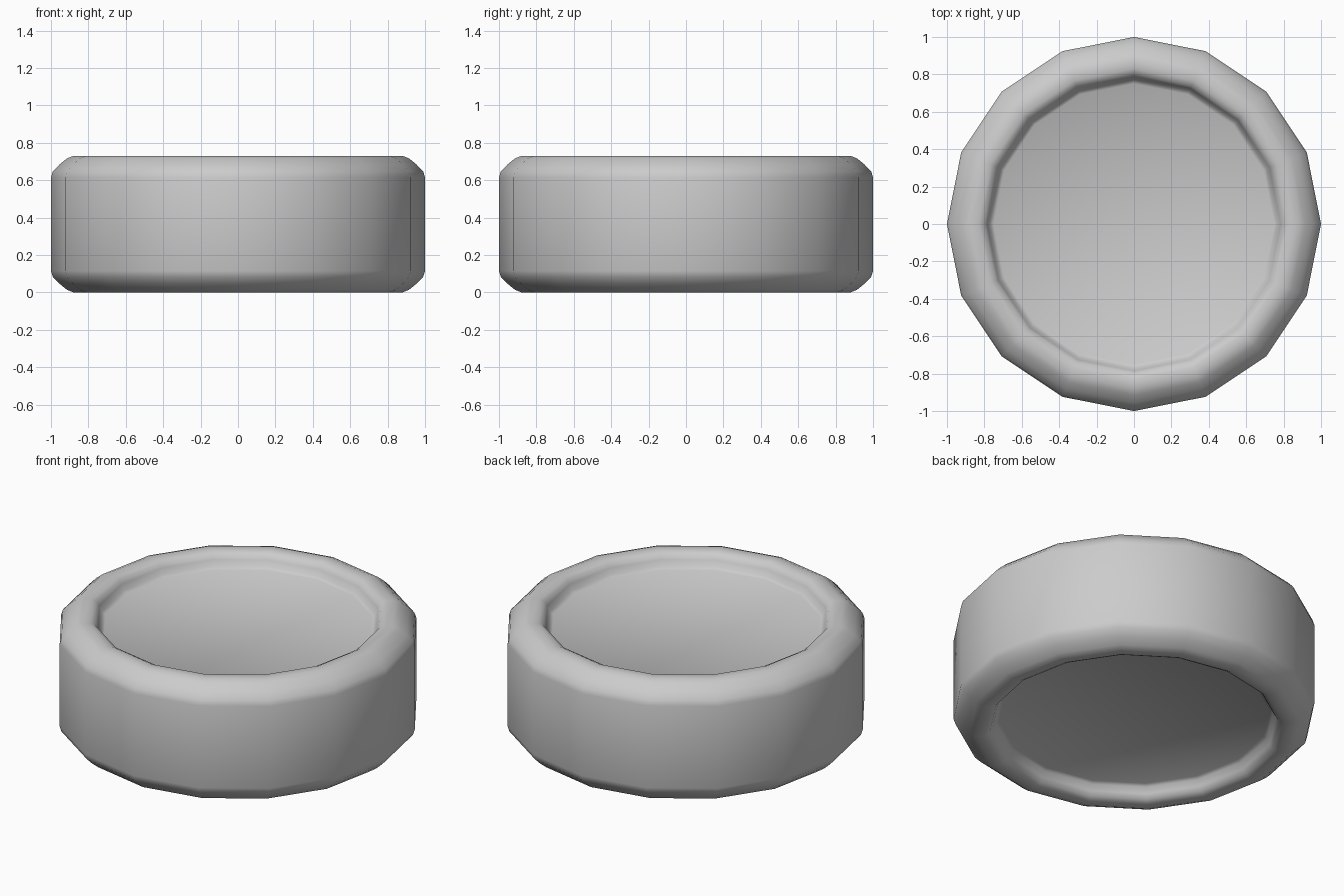
import bpy, bmesh, math

if "Cube" in bpy.data.objects:
    bpy.data.objects.remove(bpy.data.objects["Cube"])

SIDES = 16
HEIGHT = 0.73

# Upper half of the profile: recessed face, raised rim, rounded shoulder, side
upper = [(0.75, 0.643), (0.77, 0.655), (0.785, 0.69), (0.80, 0.715), (0.83, 0.73),
         (0.88, 0.73), (0.915, 0.716), (0.955, 0.683), (0.99, 0.647), (1.0, 0.615)]
profile = upper + [(r, HEIGHT - z) for r, z in reversed(upper)]

# Revolve the mirrored profile into a 16-sided puck
bm = bmesh.new()
rings = []
for r, z in profile:
    rings.append([bm.verts.new((r * math.cos(2 * math.pi * i / SIDES),
                                r * math.sin(2 * math.pi * i / SIDES), z))
                  for i in range(SIDES)])
for a, b in zip(rings, rings[1:]):
    for i in range(SIDES):
        j = (i + 1) % SIDES
        bm.faces.new((a[i], b[i], b[j], a[j]))

# Flat recessed faces, top and bottom
bm.faces.new(rings[0])
bm.faces.new(rings[-1][::-1])
bmesh.ops.recalc_face_normals(bm, faces=bm.faces)

mesh = bpy.data.meshes.new("round_puck")
bm.to_mesh(mesh)
bm.free()
puck = bpy.data.objects.new("round_puck", mesh)
bpy.context.collection.objects.link(puck)

# Smooth shading
bpy.context.view_layer.objects.active = puck
puck.select_set(True)
bpy.ops.object.shade_smooth_by_angle(angle=math.radians(40))
